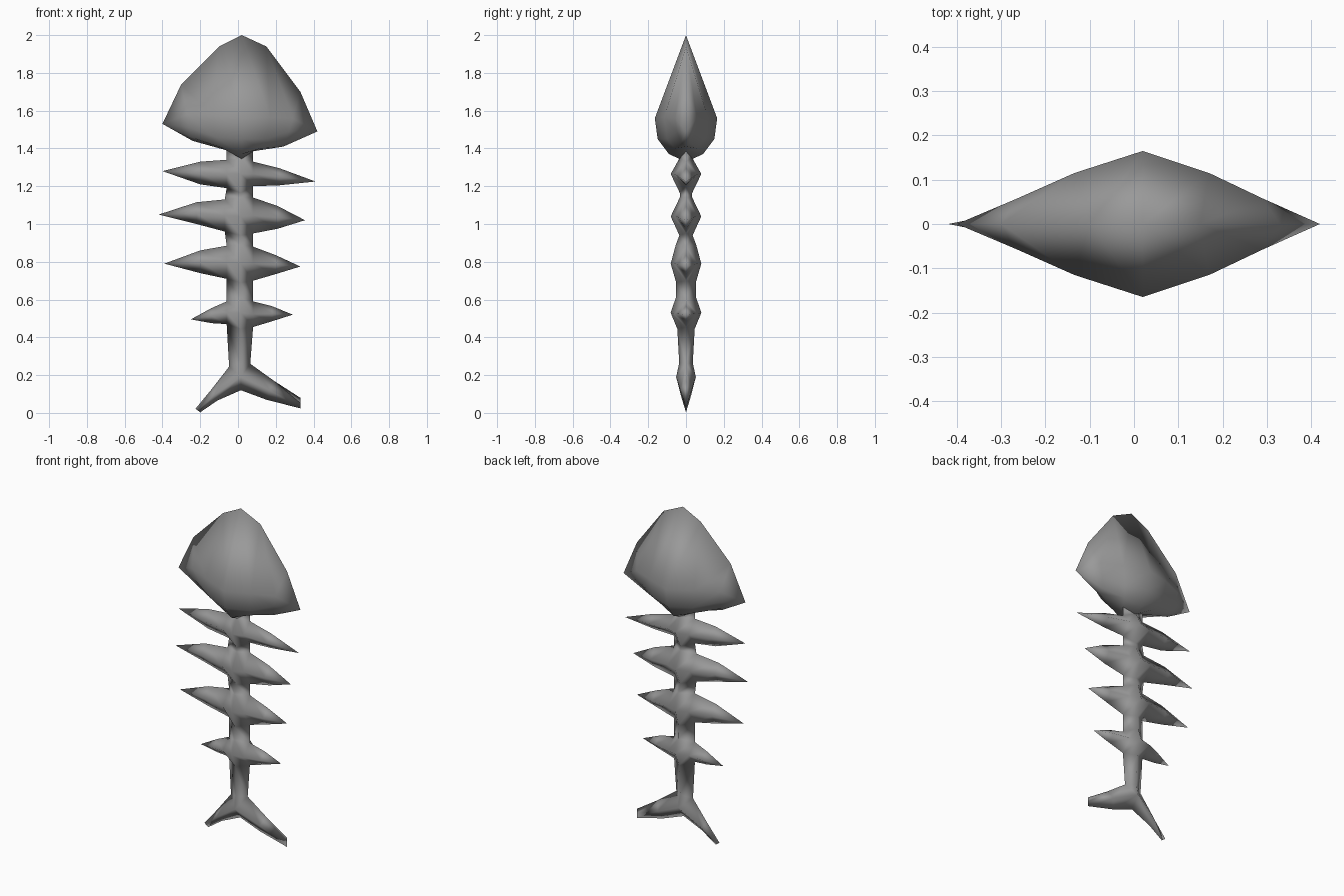
import bpy, bmesh

if "Cube" in bpy.data.objects:
    bpy.data.objects.remove(bpy.data.objects["Cube"])

grey = bpy.data.materials.new("dark_grey")
grey.diffuse_color = (.32, .32, .32, 1)
grey.use_nodes = True
grey.node_tree.nodes["Principled BSDF"].inputs["Base Color"].default_value = grey.diffuse_color


def build(name, faces):
    """Make a smooth mesh from faces on one side of y = 0, repeated on the other side."""
    bm = bmesh.new()
    for side in (-1, 1):
        for face in faces:
            points = list(dict.fromkeys(face))
            if len(points) > 2:
                bm.faces.new([bm.verts.new((x, side * y, z)) for x, y, z in points])
    bmesh.ops.remove_doubles(bm, verts=bm.verts, dist=0.0005)
    bmesh.ops.recalc_face_normals(bm, faces=bm.faces)
    for f in bm.faces:
        f.smooth = True
    mesh = bpy.data.meshes.new(name)
    bm.to_mesh(mesh)
    bm.free()
    mesh.materials.append(grey)
    obj = bpy.data.objects.new(name, mesh)
    bpy.context.collection.objects.link(obj)
    return obj


def strip(columns):
    """Quads between neighbouring columns of points."""
    return [(a[i], b[i], b[i + 1], a[i + 1])
            for a, b in zip(columns, columns[1:]) for i in range(len(a) - 1)]


def diamond(x1, z1, x2, z2, y):
    """Half a diamond section between two edge points, y thick in the middle."""
    return [(x1, 0, z1), ((x1 + x2) / 2, y, (z1 + z2) / 2), (x2, 0, z2)]


# Head: wide, pointed plate that bulges in the middle, open at the neck
build("head", strip([
    [(-.40, 0, 1.53)] * 5,
    [(-.30, 0, 1.74), (-.27, .055, 1.58), (-.26, .045, 1.51), (-.25, .022, 1.46), (-.24, 0, 1.44)],
    [(-.10, 0, 1.94), (-.135, .115, 1.575), (-.12, .10, 1.46), (-.09, .06, 1.405), (-.06, 0, 1.39)],
    [(.02, 0, 2.00), (.02, .165, 1.56), (.02, .15, 1.45), (.02, .09, 1.37), (.02, .035, 1.345)],
    [(.15, 0, 1.94), (.17, .115, 1.565), (.15, .10, 1.45), (.12, .06, 1.40), (.08, 0, 1.385)],
    [(.33, 0, 1.70), (.29, .058, 1.56), (.27, .048, 1.49), (.25, .025, 1.43), (.24, 0, 1.41)],
    [(.42, 0, 1.49)] * 5,
]))

# Ribs: each (x, top z, bottom z) for tip, middle and root, left to right
RIBS = (
    ((-.40, 1.28, 1.28), (-.20, 1.33, 1.21), (-.06, 1.34, 1.19),
     (.08, 1.33, 1.20), (.22, 1.295, 1.205), (.41, 1.225, 1.225)),
    ((-.42, 1.05, 1.05), (-.22, 1.115, 1.00), (-.07, 1.13, .96),
     (.08, 1.14, .95), (.21, 1.095, .975), (.355, 1.02, 1.02)),
    ((-.39, .79, .79), (-.20, .86, .74), (-.06, .885, .71),
     (.08, .88, .70), (.20, .835, .735), (.33, .775, .775)),
    ((-.25, .495, .495), (-.14, .555, .475), (-.06, .59, .47),
     (.08, .59, .455), (.18, .565, .485), (.29, .52, .52)),
)
DEPTHS = (0, .04, .062, .062, .04, 0)
# Spine ridge at each rib: (z above, depth, hub z, z below, depth)
RIDGE = ((1.35, .033, 1.265, 1.165, .033), (1.14, .033, 1.04, .94, .035),
         (.89, .054, .79, .69, .052), (.61, .054, .53, .445, .046))

faces = []
above = [(-.06, 0, 1.39), (.02, .035, 1.345), (.08, 0, 1.385)]
for rib, (zu, yu, zh, zd, yd) in zip(RIBS, RIDGE):
    cols = [diamond(x, t, x, b, y) for (x, t, b), y in zip(rib, DEPTHS)]
    left, right = cols[2], cols[3]
    up, hub, down = (.015, yu, zu), (.015, .081, zh), (.015, yd, zd)
    top = [left[0], up, right[0]]
    bottom = [left[2], down, right[2]]
    faces += strip(cols[:3]) + strip(cols[3:])           # rib spikes
    faces += strip([top, [left[1], hub, right[1]], bottom])  # vertebra
    faces += strip([above, top])                         # spine link
    above = bottom

# Tail: two blades meeting in a hub below the spine
root = [(-.047, 0, .245), (.013, .036, .265), (.065, 0, .26)]
hub, notch = (.015, .052, .19), (.015, 0, .12)
faces += strip([above, root])
for edge, middle, tip in (
        (root[0], diamond(-.14, .125, -.11, .065, .028), diamond(-.225, .022, -.20, .003, 0)),
        (root[2], diamond(.19, .17, .15, .07, .03), diamond(.33, .08, .33, .024, 0))):
    faces += [(edge, root[1], hub), (edge, hub, middle[1], middle[0]),
              (hub, notch, middle[2], middle[1])]
    faces += strip([middle, tip])

build("spine_ribs_and_tail", faces)
